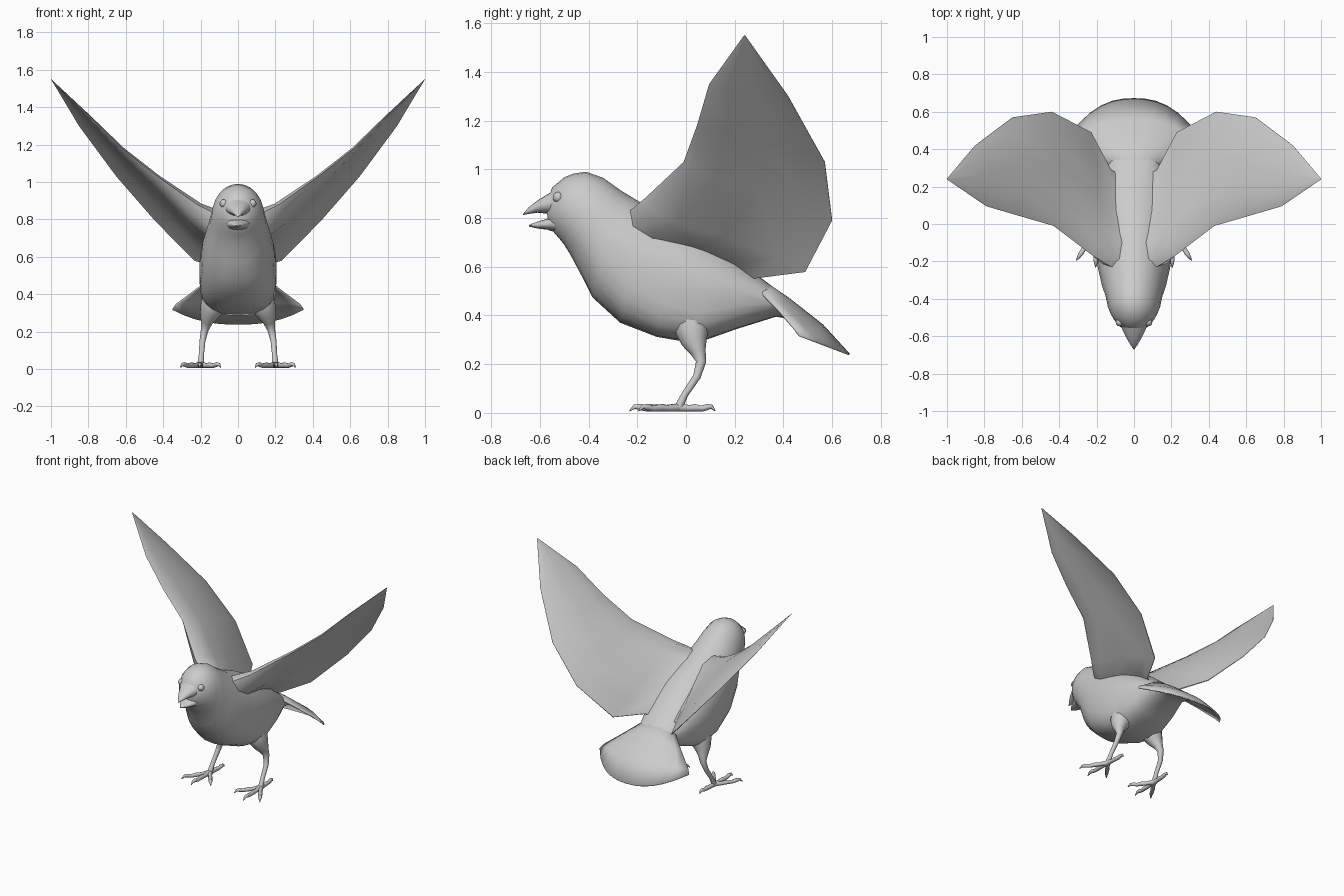
import bpy, bmesh, math
from mathutils import Vector as V

if "Cube" in bpy.data.objects:
    bpy.data.objects.remove(bpy.data.objects["Cube"])


def build(name, rings, closed=True, mirror=False, angle=50):
    """Skin a list of equal-length point rows; closed rows get end caps."""
    bm = bmesh.new()
    rows = [[bm.verts.new(p) for p in r] for r in rings]
    n = len(rows[0])
    for a, b in zip(rows, rows[1:]):
        for i in range(n if closed else n - 1):
            j = (i + 1) % n
            bm.faces.new((a[i], a[j], b[j], b[i]))
    if closed:
        bm.faces.new(rows[0])
        bm.faces.new(rows[-1])
    bmesh.ops.remove_doubles(bm, verts=bm.verts, dist=0.0005)
    bmesh.ops.recalc_face_normals(bm, faces=bm.faces)
    me = bpy.data.meshes.new(name)
    bm.to_mesh(me)
    bm.free()
    ob = bpy.data.objects.new(name, me)
    bpy.context.collection.objects.link(ob)
    if mirror:
        ob.modifiers.new("Mirror", 'MIRROR')
    bpy.ops.object.select_all(action='DESELECT')
    ob.select_set(True)
    bpy.context.view_layer.objects.active = ob
    bpy.ops.object.shade_smooth_by_angle(angle=math.radians(angle))
    return ob


def profile_ring(ty, tz, by, bz, w, low=1.0, sides=24):
    """Oval ring between a top and a bottom profile point, half width w.
    A low power under 1 makes the underside boxier."""
    top, bot = V((0, ty, tz)), V((0, by, bz))
    mid, half = (top + bot) / 2, (top - bot) / 2
    ring = []
    for i in range(sides):
        a = math.tau * i / sides
        s, c = math.sin(a), math.cos(a)
        p = low if c < 0 else 1.0
        x = w * math.copysign(abs(s) ** p, s)
        ring.append(mid + half * math.copysign(abs(c) ** p, c) + V((x, 0, 0)))
    return ring


def tube(name, pts, sides=10):
    """Tapered tube through (x, y, z, radius) points, mirrored in x."""
    ps = [V(p[:3]) for p in pts]
    rings = []
    for i, p in enumerate(ps):
        d = (ps[min(i + 1, len(ps) - 1)] - ps[max(i - 1, 0)]).normalized()
        u = d.cross(V((1, 0, 0))).normalized()
        v = d.cross(u)
        rings.append([p + pts[i][3] * (u * math.cos(math.tau * k / sides)
                                       + v * math.sin(math.tau * k / sides)) for k in range(sides)])
    return build(name, rings, mirror=True)


# Head and body: top y, z, bottom y, z, half width, underside power
body = [(-.575, .85, -.565, .78, .03, 1), (-.55, .925, -.55, .75, .075, 1), (-.50, .967, -.52, .715, .108, 1),
        (-.46, .983, -.50, .69, .125, 1), (-.41, .99, -.475, .65, .14, 1), (-.34, .965, -.43, .565, .152, 1),
        (-.27, .915, -.385, .475, .172, .9), (-.18, .86, -.27, .37, .195, .75), (-.05, .805, -.12, .312, .207, .62),
        (.08, .735, .04, .285, .207, .6), (.20, .645, .21, .345, .18, .7), (.30, .56, .37, .395, .135, .9),
        (.40, .485, .43, .385, .12, 1), (.50, .40, .49, .37, .09, 1)]
build("body", [profile_ring(*s) for s in body])

# Open beak
build("upper_beak", [profile_ring(*s, sides=16) for s in (
    (-.53, .92, -.53, .81, .075), (-.57, .897, -.57, .818, .06), (-.61, .872, -.61, .822, .04),
    (-.645, .845, -.65, .816, .018), (-.668, .818, -.67, .812, .003))])
build("lower_beak", [profile_ring(*s, sides=16) for s in (
    (-.52, .82, -.53, .74, .07), (-.57, .797, -.57, .752, .052), (-.61, .785, -.61, .757, .03),
    (-.643, .773, -.645, .765, .004))])

# Eyes, nearly flush with the head
for side in (-1, 1):
    bpy.ops.mesh.primitive_uv_sphere_add(segments=12, ring_count=8, radius=.022,
                                         location=(side * .076, -.525, .885))
    bpy.context.object.name = "eye"
    bpy.ops.object.shade_smooth()

# Fanned tail: centre y, z then edge x, y, z
tail_rows = [(.28, .565, .12, .30, .50), (.42, .47, .23, .38, .42),
             (.56, .36, .33, .445, .345), (.67, .24, .35, .465, .318)]
rows = []
for cy, cz, ex, ey, ez in tail_rows:
    row = []
    for i in range(13):
        s = i / 6 - 1
        k = abs(s) ** 2.4
        row.append(V((ex * s, cy + (ey - cy) * k, cz + (ez - cz) * k)))
    rows.append(row)
tail = build("tail", rows, closed=False)
mod = tail.modifiers.new("Thickness", 'SOLIDIFY')
mod.thickness, mod.offset = .008, 0

# Wings: leading point, trailing point, thickness, camber
ribs = [((.03, -.26, .78), (.04, .24, .55), .13, .02), ((.13, -.225, .835), (.125, .29, .555), .12, .02),
        ((.22, -.17, .88), (.23, .49, .58), .085, .02), ((.43, -.01, 1.03), (.44, .60, .79), .045, .03),
        ((.62, .045, 1.18), (.65, .57, 1.03), .028, .035), ((.79, .095, 1.35), (.85, .42, 1.30), .015, .02),
        ((.998, .237, 1.548), (1.0, .243, 1.55), .002, 0)]
up = V((-.68, .28, .67))
# chord fraction, thickness factor, camber factor
section = [(0, 0, 0), (.06, .35, .2), (.22, .45, .7), (.5, .25, 1), (.82, .06, .9), (1, .03, 0),
           (1, -.03, 0), (.82, -.08, .9), (.5, -.4, 1), (.22, -.75, .7), (.06, -.55, .2)]
build("wing", [[V(l).lerp(V(t), f) + up * (th * a + cam * b) for f, a, b in section]
               for l, t, th, cam in ribs], mirror=True, angle=60)

# Legs, flaring into the belly
tube("leg", [(.11, .02, .40, .08), (.135, .025, .335, .07), (.155, .035, .29, .052),
             (.168, .05, .25, .032), (.178, .062, .21, .021), (.19, .045, .15, .016),
             (.196, -.005, .075, .014), (.20, -.03, .022, .018)], 14)

# Toes with curved claws
for name, tx, ty in (("middle_toe", .205, -.232), ("outer_toe", .308, -.195),
                     ("inner_toe", .092, -.175), ("hind_toe", .19, .12)):
    bx, by = .20, -.03
    tube(name, [(bx + (tx - bx) * f, by + (ty - by) * f, z, r) for f, z, r in (
        (0, .022, .017), (.3, .019, .013), (.45, .021, .015), (.65, .018, .012),
        (.78, .024, .013), (.9, .025, .009), (1, .008, .002))], 8)
